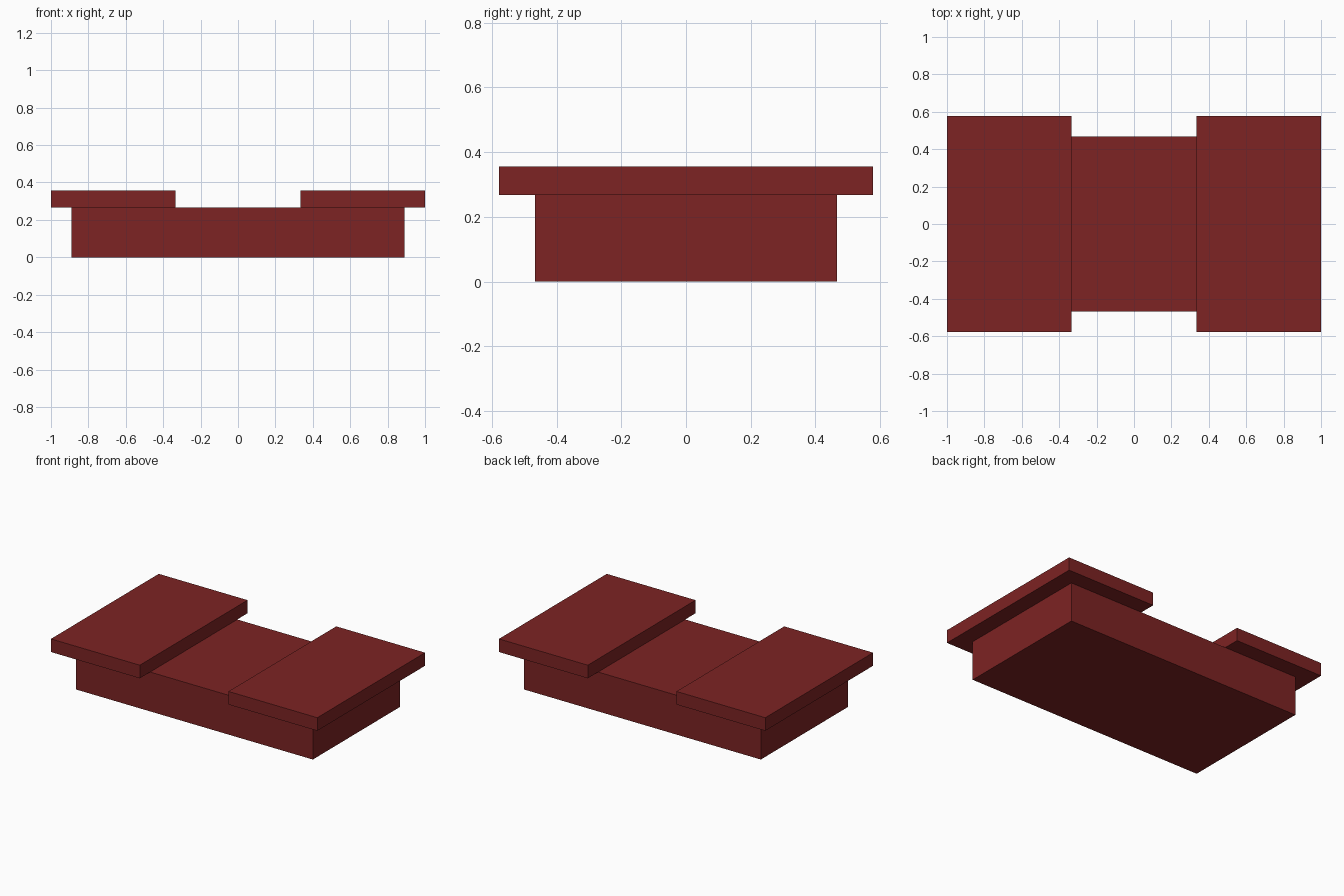
import bpy

if "Cube" in bpy.data.objects:
    bpy.data.objects.remove(bpy.data.objects["Cube"])

red = bpy.data.materials.new("dark_red")
red.diffuse_color = (0.205, 0.017, 0.017, 1)
red.use_nodes = True
red.node_tree.nodes["Principled BSDF"].inputs["Base Color"].default_value = red.diffuse_color


def box(name, x0, x1, y, z0, z1):
    """Box from x0 to x1, -y to y and z0 to z1."""
    bpy.ops.mesh.primitive_cube_add(size=1, location=((x0 + x1) / 2, 0, (z0 + z1) / 2))
    ob = bpy.context.object
    ob.name = name
    ob.scale = (x1 - x0, 2 * y, z1 - z0)
    bpy.ops.object.transform_apply(location=False, rotation=False, scale=True)
    ob.data.materials.append(red)
    return ob


# Wide base block
box("base_block", -0.889, 0.889, 0.467, 0, 0.267)

# Overhanging slabs at both ends, leaving a channel between them
box("left_slab", -1, -0.333, 0.578, 0.267, 0.356)
box("right_slab", 0.333, 1, 0.578, 0.267, 0.356)
